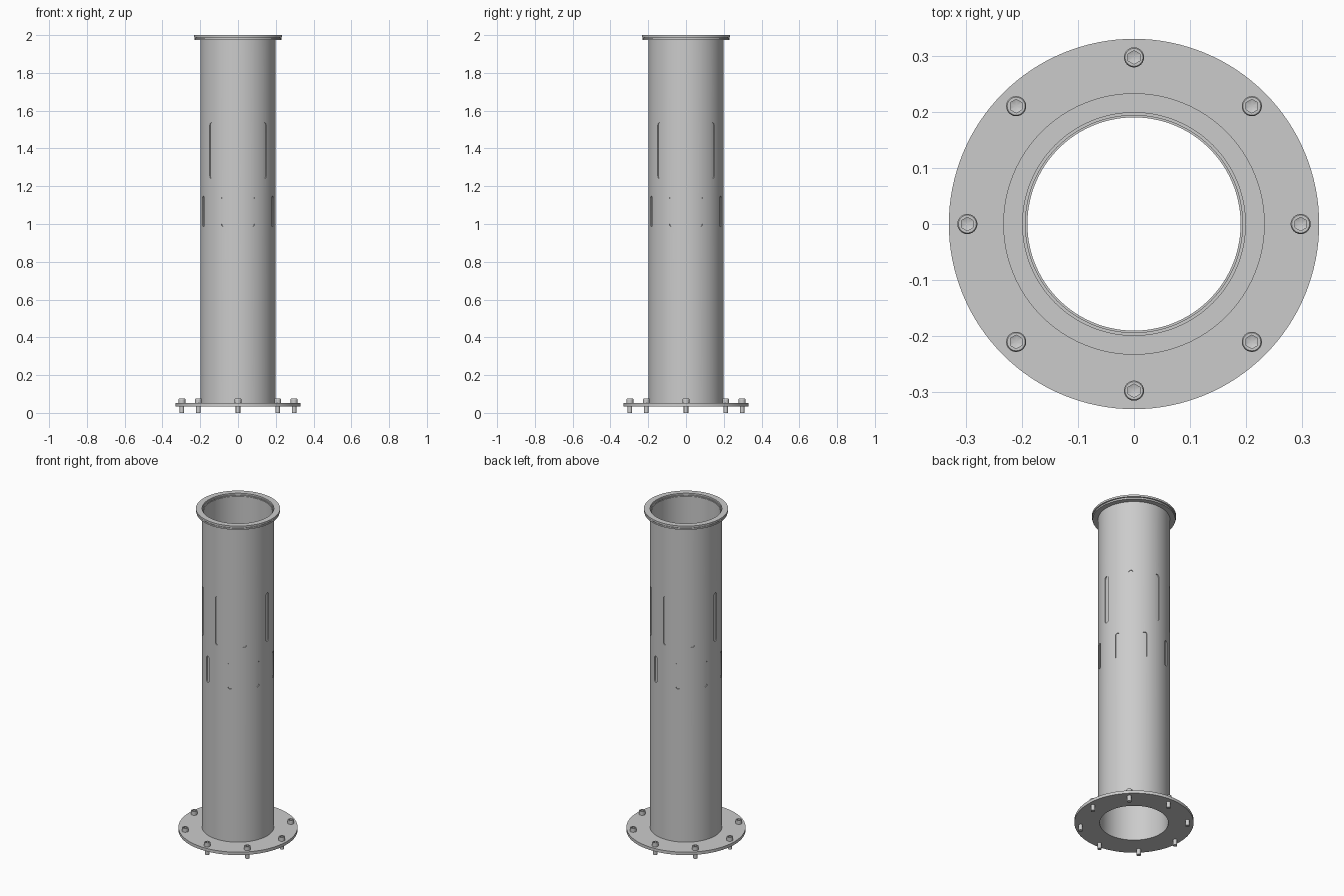
import bpy, bmesh
from math import sin, cos, pi, radians

if "Cube" in bpy.data.objects:
    bpy.data.objects.remove(bpy.data.objects["Cube"], do_unlink=True)

grey = bpy.data.materials.new("steel_grey")
grey.use_nodes = True
GREY = (0.6, 0.6, 0.6, 1)
grey.diffuse_color = GREY
grey.node_tree.nodes["Principled BSDF"].inputs["Base Color"].default_value = GREY


def make_object(name, bm):
    bmesh.ops.remove_doubles(bm, verts=bm.verts, dist=1e-5)
    bmesh.ops.recalc_face_normals(bm, faces=bm.faces)
    mesh = bpy.data.meshes.new(name)
    bm.to_mesh(mesh)
    bm.free()
    mesh.materials.append(grey)
    obj = bpy.data.objects.new(name, mesh)
    bpy.context.scene.collection.objects.link(obj)
    return obj


def select_only(obj):
    for other in bpy.context.selected_objects:
        other.select_set(False)
    obj.select_set(True)
    bpy.context.view_layer.objects.active = obj


def smooth(obj):
    select_only(obj)
    bpy.ops.object.shade_smooth_by_angle(angle=radians(30))


def lathe(name, profile, steps=128, hex_from=None):
    """Spin a closed (radius, z) loop; rings from hex_from on are hexagonal."""
    bm = bmesh.new()
    rings = []
    for i, (r, z) in enumerate(profile):
        ring = []
        for s in range(steps):
            a = 2 * pi * s / steps
            rr = r
            if hex_from is not None and i >= hex_from:
                rr = r / cos((a + pi / 6) % (pi / 3) - pi / 6)
            ring.append(bm.verts.new((rr * cos(a), rr * sin(a), z)))
        rings.append(ring)
    pairs = list(zip(rings, rings[1:]))
    if hex_from is None:
        pairs.append((rings[-1], rings[0]))
    for low, high in pairs:
        for s in range(steps):
            t = (s + 1) % steps
            bm.faces.new((low[s], low[t], high[t], high[s]))
    return make_object(name, bm)


def tube(name, inner, outer, bottom, top):
    return lathe(name, [(inner, bottom), (outer, bottom), (outer, top), (inner, top)])


def add_slot(bm, angle, bottom, top, half=0.013, arc=8):
    """Add a round-ended block that passes through the outer tube wall."""
    outline = [(half * cos(pi * k / arc), top - half + half * sin(pi * k / arc))
               for k in range(arc + 1)]
    outline += [(-x, bottom + top - z) for x, z in outline]
    loops = []
    for r in (0.18, 0.22):
        loops.append([bm.verts.new((r * cos(angle) - x * sin(angle),
                                    r * sin(angle) + x * cos(angle), z))
                      for x, z in outline])
    near, far = loops
    bm.faces.new(near)
    bm.faces.new(far)
    for k in range(len(near)):
        j = (k + 1) % len(near)
        bm.faces.new((near[k], near[j], far[j], far[k]))


# Inner liner and slotted outer tube
smooth(tube("inner_liner", 0.19, 0.194, 0.04, 1.985))
outer_tube = tube("outer_tube", 0.1935, 0.199, 0.045, 1.99)

slots = bmesh.new()
for i in range(8):
    add_slot(slots, i * pi / 4, 1.24, 1.537)
    add_slot(slots, (i + 0.5) * pi / 4, 0.986, 1.147)
cutter = make_object("slot_cutter", slots)
cutter.hide_render = True
cut = outer_tube.modifiers.new("slots", "BOOLEAN")
cut.operation = "DIFFERENCE"
cut.solver = "EXACT"
cut.object = cutter
select_only(outer_tube)
bpy.ops.object.modifier_apply(modifier="slots")
bpy.data.objects.remove(cutter, do_unlink=True)
smooth(outer_tube)

# Grooved top flange
smooth(lathe("top_flange", [
    (0.1985, 1.975), (0.229, 1.975), (0.229, 1.984), (0.224, 1.984),
    (0.224, 1.988), (0.233, 1.988), (0.233, 2.0), (0.1985, 2.0)]))

# Base plate
smooth(tube("base_plate", 0.19, 0.33, 0.035, 0.053))

# Socket-head bolts around the base
bolt = lathe("base_bolt", [
    (0, 0), (0.012, 0), (0.012, 0.045), (0.018, 0.045), (0.018, 0.072),
    (0.016, 0.075), (0.0105, 0.075), (0.0105, 0.063), (0, 0.059)],
    steps=24, hex_from=6)
smooth(bolt)
for i in range(8):
    copy = bolt if i == 0 else bolt.copy()
    if i:
        bpy.context.scene.collection.objects.link(copy)
    copy.name = f"base_bolt_{i + 1}"
    copy.location = (0.297 * cos(i * pi / 4), 0.297 * sin(i * pi / 4), 0)
